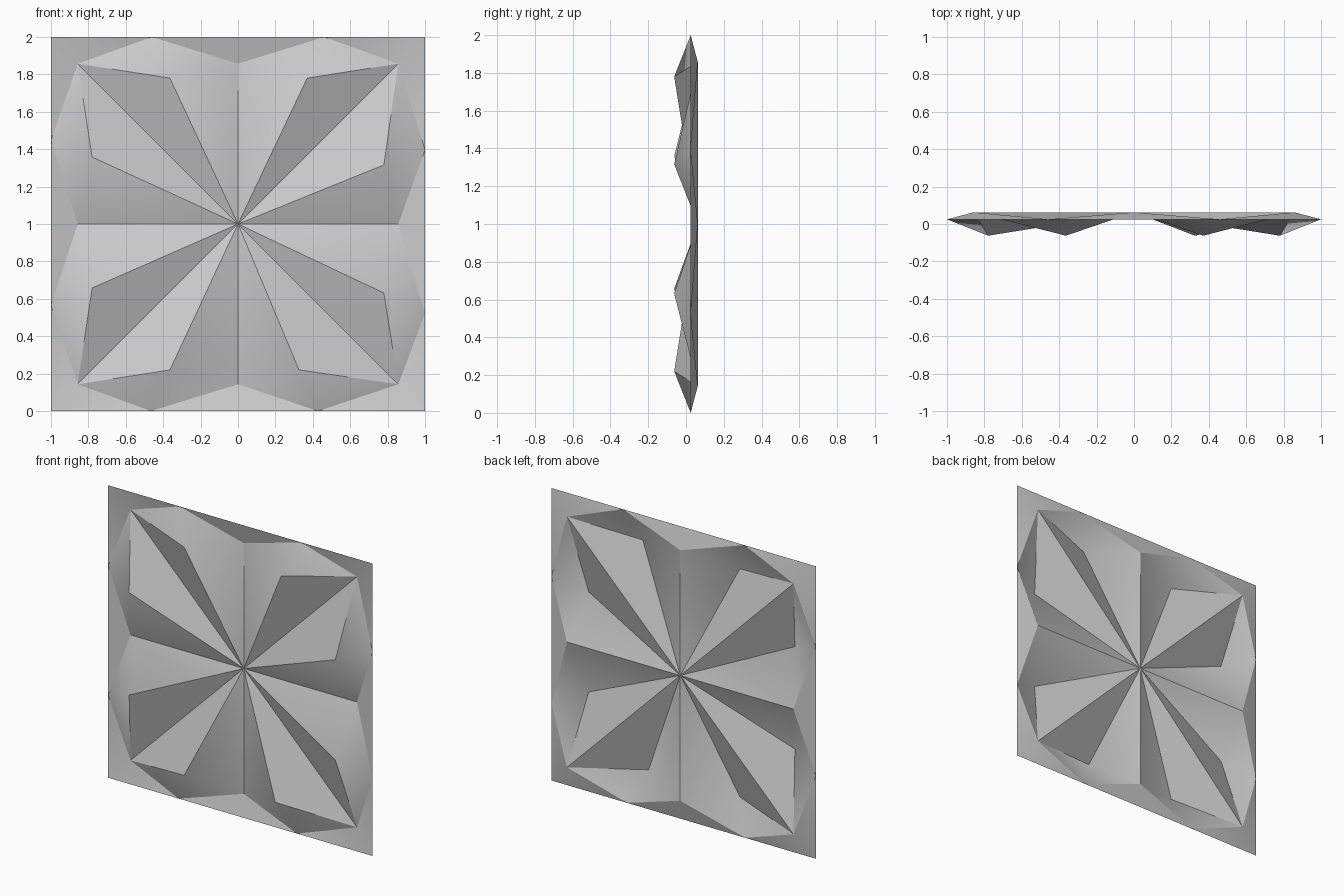
import bpy
import bmesh
from math import sin, cos, pi, radians
from mathutils import Vector

cube = bpy.data.objects.get("Cube")
if cube:
    bpy.data.objects.remove(cube)

# Depths of the fold lines and size of the inner square
VALLEY, RIM, PEAK = 0.0625, 0.025, -0.0625
INNER, PEAK_OUT = 0.857, 0.78

# Clockwise from the top: (peak, rim point) positions along each half side
SIDES = [
    ((-0.364, -0.46), (0.37, 0.46)),
    ((-0.316, -0.396), (0.369, 0.476)),
    ((-0.326, -0.428), (0.364, 0.465)),
    ((-0.342, -0.433), (0.358, 0.449)),
]

bm = bmesh.new()


def add_face(points, flip=False):
    verts = [bm.verts.new(p) for p in points]
    bm.faces.new(verts[::-1] if flip else verts)


# Pleated fan and folded rim, one side at a time
centre = Vector((0, VALLEY, 1))
for k, halves in enumerate(SIDES):
    a = k * pi / 2

    def point(along, out, depth):
        return Vector((sin(a) * out + cos(a) * along, depth,
                       1 + cos(a) * out - sin(a) * along))

    middle = point(0, INNER, VALLEY)
    rim_points = []
    for sign, (peak_at, rim_at) in zip((-1, 1), halves):
        flip = sign > 0
        inner_corner = point(sign * INNER, INNER, VALLEY)
        outer_corner = point(sign, 1, RIM)
        peak = point(peak_at, PEAK_OUT, PEAK)
        rim = point(rim_at, 1, RIM)
        rim_points.append(rim)
        add_face((centre, peak, inner_corner), flip)
        add_face((centre, middle, peak), flip)
        add_face((peak, rim, inner_corner), flip)
        add_face((peak, middle, rim), flip)
        add_face((inner_corner, rim, outer_corner), flip)
    add_face((middle, rim_points[1], rim_points[0]))

bmesh.ops.remove_doubles(bm, verts=bm.verts, dist=0.0005)
mesh = bpy.data.meshes.new("folded_panel")
bm.to_mesh(mesh)
bm.free()

# Plain grey surface
grey = bpy.data.materials.new("light_grey")
grey.use_nodes = True
colour = (0.6, 0.6, 0.6, 1)
grey.diffuse_color = colour
grey.node_tree.nodes["Principled BSDF"].inputs["Base Color"].default_value = colour
mesh.materials.append(grey)

panel = bpy.data.objects.new("folded_panel", mesh)
bpy.context.collection.objects.link(panel)
bpy.ops.object.select_all(action='DESELECT')
panel.select_set(True)
bpy.context.view_layer.objects.active = panel
bpy.ops.object.shade_smooth_by_angle(angle=radians(30))
